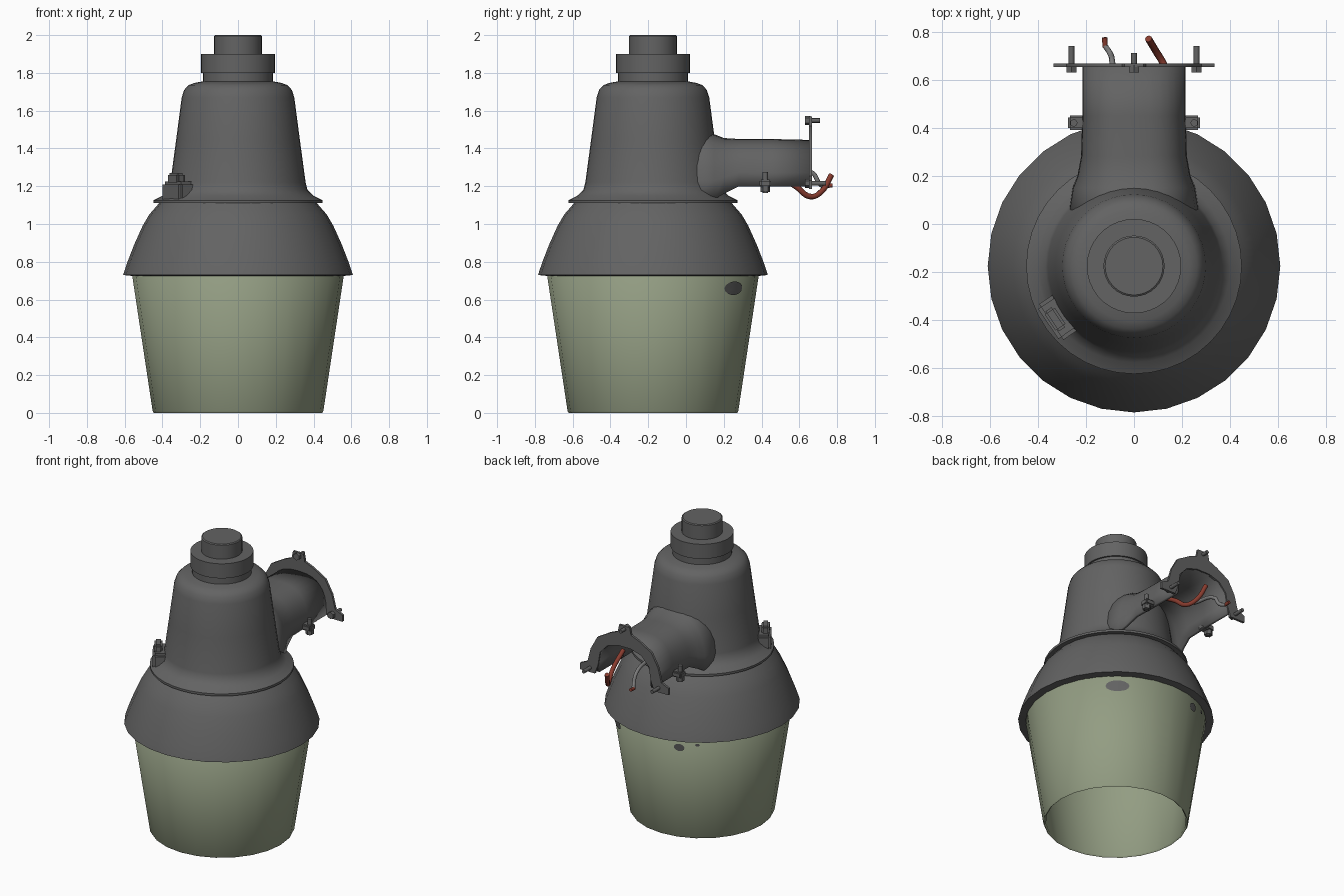
import bpy, bmesh, math
from mathutils import Matrix, Vector

old = bpy.data.objects.get("Cube")
if old:
    bpy.data.objects.remove(old, do_unlink=True)

AXIS_Y = -0.175


def material(name, r, g, b):
    m = bpy.data.materials.new(name)
    m.use_nodes = True
    m.diffuse_color = (r, g, b, 1)
    m.node_tree.nodes["Principled BSDF"].inputs["Base Color"].default_value = (r, g, b, 1)
    return m


METAL = material("dark_grey_metal", 0.125, 0.125, 0.125)
GLASS = material("pale_green_glass", 0.29, 0.335, 0.225)
RED = material("red_wire", 0.25, 0.045, 0.028)
GREY = material("light_grey_wire", 0.2, 0.2, 0.2)


def finish(name, bm, mat, angle=35):
    bmesh.ops.recalc_face_normals(bm, faces=bm.faces)
    me = bpy.data.meshes.new(name)
    bm.to_mesh(me)
    bm.free()
    me.materials.append(mat)
    ob = bpy.data.objects.new(name, me)
    bpy.context.collection.objects.link(ob)
    bpy.ops.object.select_all(action='DESELECT')
    ob.select_set(True)
    bpy.context.view_layer.objects.active = ob
    bpy.ops.object.shade_smooth_by_angle(angle=math.radians(angle))
    return ob


def loft(bm, rings, closed):
    """Join rows of points with quads."""
    rows = [[bm.verts.new(p) for p in ring] for ring in rings]
    n = len(rows[0])
    for a, b in zip(rows, rows[1:]):
        for i in range(n if closed else n - 1):
            j = (i + 1) % n
            bm.faces.new((a[i], a[j], b[j], b[i]))


def lathe(name, profile, sides, mat, angle=35):
    """Revolve (radius, height) points around the lamp axis."""
    bm = bmesh.new()
    rings = []
    for r, z in profile:
        rings.append([(r * math.cos(t), AXIS_Y + r * math.sin(t), z)
                      for t in (math.tau * i / sides for i in range(sides))])
    loft(bm, rings, True)
    bmesh.ops.remove_doubles(bm, verts=bm.verts, dist=1e-5)
    return finish(name, bm, mat, angle)


def cylinder(name, centre, radius, length, axis, mat=METAL, sides=12):
    bm = bmesh.new()
    rot = Vector((0, 0, 1)).rotation_difference(Vector(axis)).to_matrix().to_4x4()
    bmesh.ops.create_cone(bm, cap_ends=True, segments=sides, radius1=radius, radius2=radius,
                          depth=length, matrix=Matrix.Translation(centre) @ rot)
    return finish(name, bm, mat)


def box(name, centre, size, turn=0, bevel=0.008):
    bm = bmesh.new()
    bmesh.ops.create_cube(bm, size=1, matrix=Matrix.Translation(centre)
                          @ Matrix.Rotation(turn, 4, 'Z') @ Matrix.Diagonal((*size, 1)))
    bmesh.ops.bevel(bm, geom=bm.edges[:], offset=bevel, segments=2, affect='EDGES')
    return finish(name, bm, METAL)


def wire(name, points, radius, mat):
    cu = bpy.data.curves.new(name, 'CURVE')
    cu.dimensions = '3D'
    cu.bevel_depth = radius
    cu.bevel_resolution = 2
    cu.resolution_u = 6
    cu.use_fill_caps = True
    sp = cu.splines.new('BEZIER')
    sp.bezier_points.add(len(points) - 1)
    for bp, p in zip(sp.bezier_points, points):
        bp.co = p
        bp.handle_left_type = bp.handle_right_type = 'AUTO'
    cu.materials.append(mat)
    ob = bpy.data.objects.new(name, cu)
    bpy.context.collection.objects.link(ob)


# Glass refractor, open at the bottom
lathe("glass_shade", [(0.54, 0.76), (0.562, 0.74), (0.452, 0.01), (0.446, 0.0),
                      (0.436, 0.01), (0.54, 0.76)], 24, GLASS, 60)

# Flared reflector bowl with a hollow underside
lathe("reflector_bowl", [(0.0, 1.12), (0.41, 1.12), (0.435, 1.09), (0.47, 1.05), (0.505, 0.99),
                         (0.55, 0.89), (0.585, 0.8), (0.602, 0.75), (0.608, 0.73),
                         (0.56, 0.725), (0.5, 0.92), (0.4, 1.06), (0.0, 1.08)], 28, METAL)

# Tapered ballast housing with its skirt
lathe("housing", [(0.0, 1.11), (0.448, 1.11), (0.448, 1.125), (0.40, 1.15), (0.368, 1.18),
                  (0.358, 1.22), (0.327, 1.45), (0.298, 1.67), (0.285, 1.71), (0.262, 1.735),
                  (0.23, 1.747), (0.185, 1.755), (0.185, 1.81), (0.0, 1.81)], 40, METAL)

# Light sensor on top
lathe("sensor_collar", [(0.0, 1.8), (0.196, 1.8), (0.196, 1.9), (0.0, 1.9)], 36, METAL)
lathe("sensor_cap", [(0.0, 1.88), (0.127, 1.88), (0.127, 1.995), (0.12, 2.0), (0.0, 2.0)], 32, METAL)

# Arched mounting arm, open underneath
bm = bmesh.new()
sections = []
for y, half, low, top in [(0.0, 0.28, 1.12, 1.52), (0.15, 0.255, 1.13, 1.475),
                          (0.2, 0.235, 1.16, 1.455), (0.28, 0.22, 1.2, 1.45),
                          (0.45, 0.215, 1.2, 1.45), (0.66, 0.215, 1.2, 1.445)]:
    row = []
    for i in range(17):
        t = math.pi * i / 16
        c, s = math.cos(t), math.sin(t)
        row.append((half * math.copysign(abs(c) ** 0.75, c), y, low + (top - low) * abs(s) ** 0.75))
    sections.append(row)
loft(bm, sections, False)
arm = finish("mounting_arm", bm, METAL)
solid = arm.modifiers.new("wall", 'SOLIDIFY')
solid.thickness = 0.02
solid.offset = -1

# Arched wall plate with three bolt ears
outer = [(0.335, 1.185), (0.335, 1.23), (0.28, 1.255), (0.255, 1.35), (0.205, 1.44),
         (0.11, 1.495), (0.05, 1.52), (0.04, 1.57)]
inner = [(0.225, 1.185), (0.2, 1.25), (0.185, 1.34), (0.13, 1.40), (0.05, 1.425)]
loop = outer + [(-x, z) for x, z in reversed(outer)]
loop += [(-x, z) for x, z in inner] + list(reversed(inner))
bm = bmesh.new()
face = bm.faces.new([bm.verts.new((x, 0.652, z)) for x, z in loop])
ext = bmesh.ops.extrude_face_region(bm, geom=[face])
bmesh.ops.translate(bm, vec=(0, 0.016, 0),
                    verts=[v for v in ext["geom"] if isinstance(v, bmesh.types.BMVert)])
bmesh.ops.triangulate(bm, faces=bm.faces[:])
finish("wall_plate", bm, METAL)

# Plate bolts
for label, x, z, tip in [("left", 0.26, 1.215, 0.74), ("right", -0.26, 1.215, 0.74),
                         ("top", 0.0, 1.548, 0.71)]:
    cylinder(label + "_bolt_head", (x, 0.645, z), 0.024, 0.03, (0, 1, 0), sides=6)
    cylinder(label + "_bolt_shank", (x, (0.64 + tip) / 2, z), 0.012, tip - 0.64, (0, 1, 0))

# Clamp lugs and screws on the arm sides
for label, side in [("left", 1), ("right", -1)]:
    box(label + "_clamp_lug", (side * 0.235, 0.42, 1.215), (0.08, 0.06, 0.04))
    cylinder(label + "_clamp_screw", (side * 0.25, 0.42, 1.22), 0.015, 0.11, (0, 0, 1))
    cylinder(label + "_clamp_nut", (side * 0.25, 0.42, 1.185), 0.026, 0.03, (0, 0, 1), sides=6)

# Latch on the front right of the skirt
turn = math.radians(214)
out = Vector((math.cos(turn), math.sin(turn), 0))
hub = Vector((0, AXIS_Y, 0))
box("latch_base", hub + out * 0.375 + Vector((0, 0, 1.17)), (0.11, 0.18, 0.11), turn, 0.015)
box("latch_cap", hub + out * 0.395 + Vector((0, 0, 1.24)), (0.05, 0.1, 0.06), turn, 0.01)

# Supply wires
wire("red_supply_wire", [(0.16, 0.45, 1.28), (0.15, 0.58, 1.2), (0.125, 0.66, 1.145),
                         (0.09, 0.72, 1.175), (0.06, 0.77, 1.26)], 0.015, RED)
wire("grey_supply_wire", [(-0.07, 0.5, 1.3), (-0.09, 0.67, 1.27), (-0.1, 0.71, 1.21),
                          (-0.12, 0.74, 1.2)], 0.012, GREY)
wire("grey_wire_tip", [(-0.12, 0.735, 1.2), (-0.122, 0.775, 1.205)], 0.011, RED)

# Dark marks on the glass, following its slope
for n, (deg, z, wide, tall) in enumerate([(51, 0.66, 0.075, 0.036), (110, 0.665, 0.034, 0.026),
                                          (122, 0.69, 0.015, 0.01)]):
    bm = bmesh.new()
    rings = []
    for s in (0, 0.5, 1):
        ring = []
        for i in range(14):
            t = math.tau * i / 14
            h = z + s * tall * math.sin(t)
            r = 0.4505 + 0.1507 * h + 0.003
            a = math.radians(deg) + s * wide * math.cos(t) / r
            ring.append((r * math.cos(a), AXIS_Y + r * math.sin(a), h))
        rings.append(ring)
    loft(bm, rings, True)
    bmesh.ops.remove_doubles(bm, verts=bm.verts, dist=1e-5)
    finish("glass_mark_%d" % (n + 1), bm, METAL)
